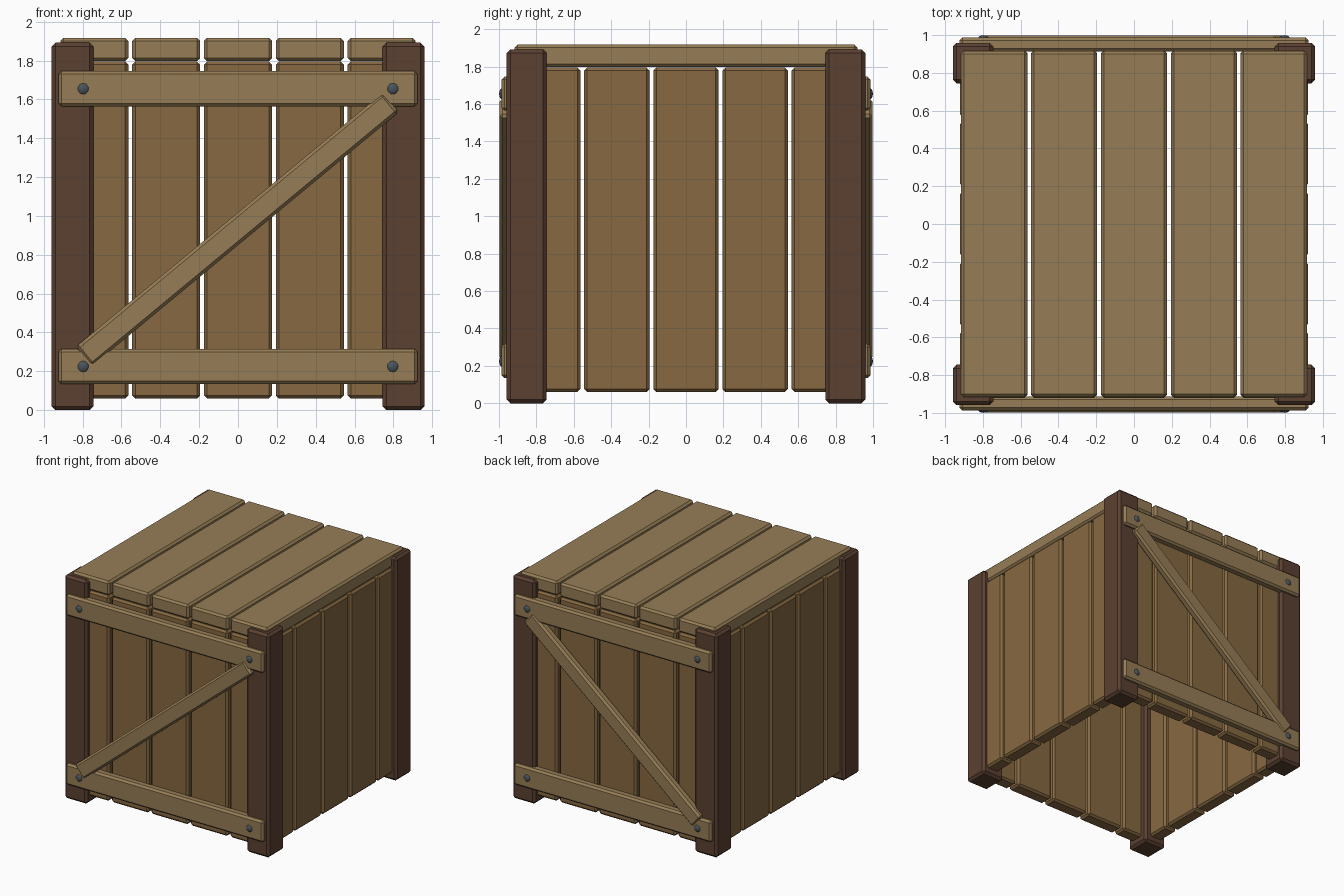
import bpy
from math import atan2, hypot
from mathutils import Matrix

if "Cube" in bpy.data.objects:
    bpy.data.objects.remove(bpy.data.objects["Cube"])


def material(name, rgb):
    m = bpy.data.materials.new(name)
    m.diffuse_color = (*rgb, 1)
    m.use_nodes = True
    m.node_tree.nodes["Principled BSDF"].inputs["Base Color"].default_value = m.diffuse_color
    return m


DARK = material("dark_wood", (0.105, 0.052, 0.031))
MID = material("mid_wood", (0.238, 0.138, 0.052))
LIGHT = material("light_wood", (0.305, 0.205, 0.092))
IRON = material("iron", (0.07, 0.09, 0.107))


# Chamfered box given by its centre and full size, turned about y
def box(name, centre, size, mat, chamfer=0.016, turn=0.0):
    bpy.ops.mesh.primitive_cube_add(size=1, location=centre)
    o = bpy.context.object
    o.name = name
    o.data.transform(Matrix.Diagonal((*size, 1)))
    o.rotation_euler.y = turn
    o.data.materials.append(mat)
    b = o.modifiers.new("chamfer", 'BEVEL')
    b.width = chamfer
    b.segments = 1
    return o


# Corner posts
for sx in (-1, 1):
    for sy in (-1, 1):
        box("corner_post", (0.852 * sx, 0.852 * sy, 0.946),
            (0.214, 0.214, 1.892), DARK, 0.02)

# Lid and wall boards (open bottom)
for i in range(-2, 3):
    p = 0.37 * i
    box("lid_board", (p, 0, 1.857), (0.35, 1.834, 0.12), LIGHT)
    for s in (-1, 1):
        wall = "front_board" if s < 0 else "back_board"
        side = "left_board" if s < 0 else "right_board"
        box(wall, (p, 0.86 * s, 0.9275), (0.35, 0.12, 1.735), MID)
        box(side, (0.86 * s, p, 0.9275), (0.12, 0.35, 1.735), MID)

# Rails, diagonal brace and bolts, mirrored front to back
x0, z0, x1, z1 = -0.794, 0.276, 0.787, 1.585
for s, face in ((-1, "front"), (1, "back")):
    for z in (0.225, 1.655):
        box(face + "_rail", (0, 0.95 * s, z), (1.85, 0.075, 0.182), LIGHT)
        for x in (-0.797, 0.797):
            bpy.ops.mesh.primitive_uv_sphere_add(
                segments=12, ring_count=8, radius=0.034,
                location=(x, 0.974 * s, z))
            bolt = bpy.context.object
            bolt.name = face + "_bolt"
            bolt.scale.y = 0.75
            bolt.data.materials.append(IRON)
            bpy.ops.object.shade_smooth()
    box(face + "_diagonal_brace", ((x0 + x1) / 2, 0.961 * s, (z0 + z1) / 2),
        (hypot(x1 - x0, z1 - z0), 0.072, 0.13), LIGHT, 0.016,
        -atan2(z1 - z0, x1 - x0))
